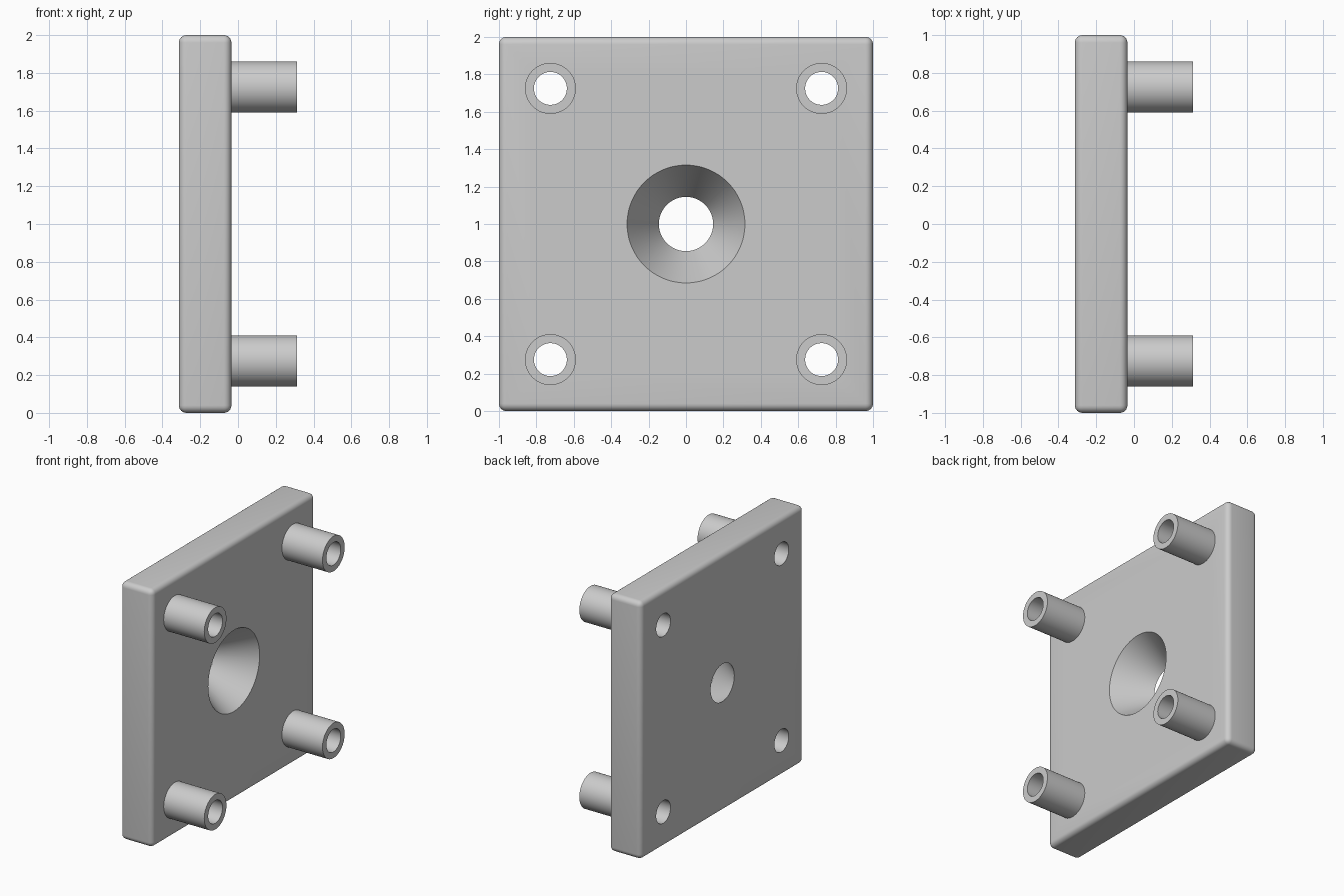
import bpy
import math
from mathutils import Matrix

if "Cube" in bpy.data.objects:
    bpy.data.objects.remove(bpy.data.objects["Cube"], do_unlink=True)

BACK, FACE, TIP = -0.313, -0.035, 0.313
POST_R, BORE_R, OFFSET = 0.136, 0.088, 0.725
SEGMENTS = 96

grey = bpy.data.materials.new("light_grey")
grey.use_nodes = True
colour = (0.6, 0.6, 0.6, 1)
grey.diffuse_color = colour
grey.node_tree.nodes["Principled BSDF"].inputs["Base Color"].default_value = colour


def finish(obj, name):
    obj.name = name
    obj.data.materials.clear()
    obj.data.materials.append(grey)
    return obj


def lathe(name, profile, y, z, closed):
    """Revolve (x, radius) points around an axis along x, centred at y, z."""
    verts, faces = [], []
    n = len(profile)
    for i in range(SEGMENTS):
        a = math.tau * i / SEGMENTS
        verts += [(x, y + r * math.cos(a), z + r * math.sin(a)) for x, r in profile]
    for i in range(SEGMENTS):
        p, q = i * n, (i + 1) % SEGMENTS * n
        faces += [(p + k, p + k + 1, q + k + 1, q + k) for k in range(n - 1)]
    if closed:
        faces.append([i * n for i in range(SEGMENTS)])
        faces.append([i * n + n - 1 for i in reversed(range(SEGMENTS))])
    mesh = bpy.data.meshes.new(name)
    mesh.from_pydata(verts, [], faces)
    # Winding runs outward along the profile direction
    mesh.flip_normals()
    obj = bpy.data.objects.new(name, mesh)
    bpy.context.collection.objects.link(obj)
    return finish(obj, name)


def smooth(obj):
    bpy.ops.object.select_all(action="DESELECT")
    obj.select_set(True)
    bpy.context.view_layer.objects.active = obj
    bpy.ops.object.shade_smooth_by_angle(angle=math.radians(30))


# Square plate with rounded edges
bpy.ops.mesh.primitive_cube_add(size=1)
plate = finish(bpy.context.object, "plate")
plate.data.transform(Matrix.Translation(((BACK + FACE) / 2, 0, 1))
                     @ Matrix.Diagonal((FACE - BACK, 2, 2, 1)))
bevel = plate.modifiers.new("rounded_edges", "BEVEL")
bevel.width = 0.04
bevel.segments = 6

# Tapered centre hole, continued a little past both faces
slope = (0.315 - 0.145) / (FACE - BACK)
extra = 0.05
cutters = [lathe("centre_hole_cutter",
                 [(BACK - extra, 0.145 - slope * extra),
                  (FACE + extra, 0.315 + slope * extra)], 0, 1, True)]

# Four hollow posts, each with its bore through the plate
posts = []
for side, y in (("left", OFFSET), ("right", -OFFSET)):
    for level, z in (("lower", 1 - OFFSET), ("upper", 1 + OFFSET)):
        where = level + "_" + side
        posts.append(lathe(where + "_post",
                           [(FACE, POST_R), (TIP, POST_R), (TIP, BORE_R), (FACE, BORE_R)],
                           y, z, False))
        cutters.append(lathe(where + "_bore_cutter",
                             [(BACK - extra, BORE_R), (FACE + extra, BORE_R)], y, z, True))

for cutter in cutters:
    cut = plate.modifiers.new(cutter.name, "BOOLEAN")
    cut.operation = "DIFFERENCE"
    cut.solver = "EXACT"
    cut.object = cutter

# Bake the cuts, then remove the helpers
bpy.context.view_layer.update()
evaluated = plate.evaluated_get(bpy.context.evaluated_depsgraph_get())
baked = bpy.data.meshes.new_from_object(evaluated)
plate.modifiers.clear()
plate.data = baked
finish(plate, "plate")
for cutter in cutters:
    bpy.data.objects.remove(cutter, do_unlink=True)

for obj in [plate] + posts:
    smooth(obj)
